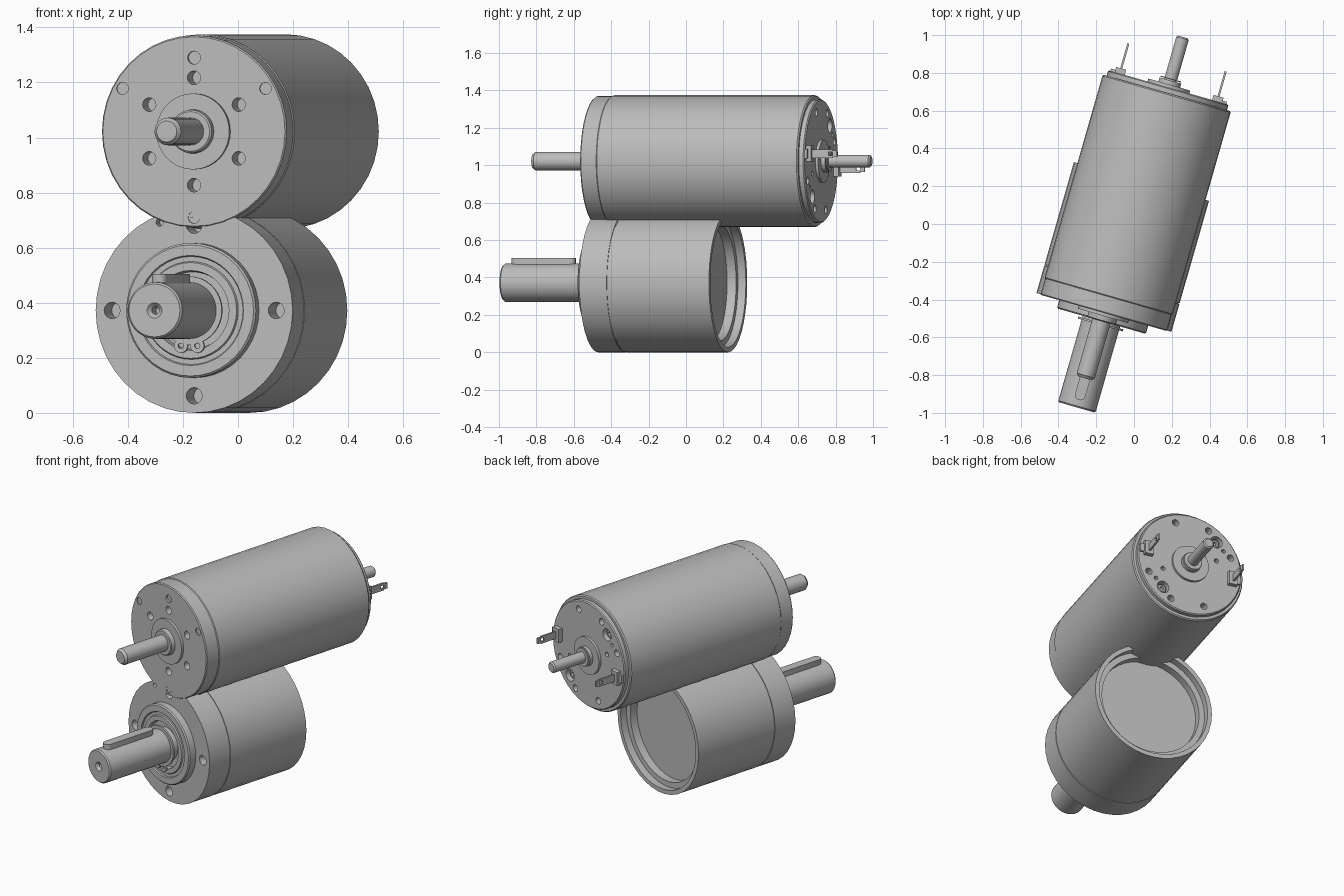
import bpy, bmesh
from math import pi, sin, cos, radians
from mathutils import Matrix, Vector

if "Cube" in bpy.data.objects:
    bpy.data.objects.remove(bpy.data.objects["Cube"], do_unlink=True)

MOTOR_Z, GEAR_Z = 1.022, 0.372
SEGMENTS = 40

metal = bpy.data.materials.new("grey metal")
metal.use_nodes = True
metal.diffuse_color = (0.5, 0.5, 0.5, 1)
metal.node_tree.nodes["Principled BSDF"].inputs["Base Color"].default_value = (0.5, 0.5, 0.5, 1)


def finish(name, bm, height):
    """Turn a bmesh built along local Y into an object on the angled axis."""
    bmesh.ops.recalc_face_normals(bm, faces=bm.faces)
    mesh = bpy.data.meshes.new(name)
    bm.to_mesh(mesh)
    bm.free()
    mesh.materials.append(metal)
    obj = bpy.data.objects.new(name, mesh)
    bpy.context.collection.objects.link(obj)
    obj.matrix_world = Matrix.Translation((-0.025, 0, height)) @ Matrix.Rotation(radians(-16), 4, 'Z')
    return obj


def activate(obj):
    bpy.ops.object.select_all(action='DESELECT')
    obj.select_set(True)
    bpy.context.view_layer.objects.active = obj


def smooth(obj):
    activate(obj)
    bpy.ops.object.shade_smooth_by_angle(angle=radians(30))
    return obj


def lathe(name, height, profile, steps=SEGMENTS, closed=False):
    """Spin (position, radius) points around local Y."""
    bm = bmesh.new()
    vs = [bm.verts.new((0, s, r)) for s, r in profile]
    pairs = list(zip(vs, vs[1:])) + ([(vs[-1], vs[0])] if closed else [])
    edges = [bm.edges.new(p) for p in pairs]
    bmesh.ops.spin(bm, geom=vs + edges, cent=(0, 0, 0), axis=(0, 1, 0),
                   angle=2 * pi, steps=steps)
    bmesh.ops.remove_doubles(bm, verts=bm.verts, dist=1e-5)
    return finish(name, bm, height)


def drill(obj, height, holes):
    """Cut round holes given as (u, w, radius, start, end)."""
    bm = bmesh.new()
    for u, w, r, s0, s1 in holes:
        place = Matrix.Translation((u, (s0 + s1) / 2, w)) @ Matrix.Rotation(pi / 2, 4, 'X')
        bmesh.ops.create_cone(bm, cap_ends=True, segments=16, radius1=r, radius2=r,
                              depth=abs(s1 - s0), matrix=place)
    cutter = finish("hole_cutter", bm, height)
    cutter.hide_render = True
    mod = obj.modifiers.new("holes", 'BOOLEAN')
    mod.operation, mod.solver, mod.object = 'DIFFERENCE', 'EXACT', cutter
    bpy.context.view_layer.update()
    activate(obj)
    bpy.ops.object.modifier_apply(modifier=mod.name)
    bpy.data.objects.remove(cutter, do_unlink=True)


def box(bm, centre, size):
    bmesh.ops.create_cube(bm, size=1, matrix=Matrix.Translation(centre) @ Matrix.Diagonal((*size, 1)))


def polar(r, degrees):
    return r * cos(radians(degrees)), r * sin(radians(degrees))


# Motor: front cap, can and rear plate in one turned body
FACE = -0.49
motor = lathe("motor_body", MOTOR_Z, [
    (FACE, 0), (FACE, 0.344), (FACE + 0.006, 0.349), (-0.40, 0.349), (-0.395, 0.353),
    (0.715, 0.353), (0.722, 0.347), (0.722, 0.331), (0.746, 0.331), (0.752, 0.325), (0.752, 0)])
holes = [(*polar(0.195, 30 + 60 * i), 0.025, FACE - 0.02, FACE + 0.07) for i in range(6)]
holes += [(*polar(0.312, 30 + 120 * i), 0.022, FACE - 0.02, FACE + 0.006) for i in range(3)]
holes.append((0, 0.268, 0.024, FACE - 0.02, FACE + 0.012))
rear = [(0.17, -0.19, 0.038), (0.12, -0.255, 0.021), (-0.09, -0.26, 0.021),
        (0.26, -0.105, 0.021), (0.17, -0.065, 0.014), (0.215, -0.14, 0.012)]
for side in (1, -1):
    holes += [(side * u, side * w, r, 0.70, 0.78) for u, w, r in rear]
drill(motor, MOTOR_Z, holes)
smooth(motor)

# Motor front boss, bushing and shafts
smooth(lathe("motor_front_boss", MOTOR_Z, [(-0.47, 0), (-0.47, 0.138), (-0.506, 0.138), (-0.506, 0.08),
                                           (-0.53, 0.078), (-0.535, 0.072), (-0.535, 0)]))
smooth(lathe("motor_front_shaft", MOTOR_Z, [(-0.48, 0), (-0.48, 0.05), (-0.835, 0.05),
                                            (-0.85, 0.038), (-0.85, 0)], 28))
smooth(lathe("motor_rear_boss", MOTOR_Z, [(0.74, 0), (0.74, 0.115), (0.768, 0.115), (0.768, 0.06),
                                          (0.79, 0.06), (0.79, 0)]))
smooth(lathe("motor_rear_washer", MOTOR_Z, [(0.795, 0), (0.795, 0.056), (0.801, 0.056), (0.801, 0)], 24))
smooth(lathe("motor_rear_shaft", MOTOR_Z, [(0.74, 0), (0.74, 0.034), (1.022, 0.034),
                                           (1.03, 0.026), (1.03, 0)], 24))

# Rear screws and electrical terminals, in pairs opposite each other
for side, label in ((1, "left"), (-1, "right")):
    screw = lathe(label + "_screw", MOTOR_Z, [(0.69, 0), (0.69, 0.029), (0.728, 0.029),
                                              (0.734, 0.022), (0.734, 0.012), (0.72, 0.01), (0.72, 0)], 20)
    screw.data.transform(Matrix.Translation((side * 0.17, 0, -side * 0.19)))
    smooth(screw)

    bm = bmesh.new()
    u, w = side * 0.268, side * 0.04
    box(bm, (u, 0.765, w), (0.055, 0.03, 0.085))
    box(bm, (side * 0.29, 0.757, w), (0.06, 0.014, 0.05))
    finish(label + "_terminal_base", bm, MOTOR_Z)

    bm = bmesh.new()
    place = Matrix.Translation((u, 0.885, w)) @ Matrix.Rotation(pi / 2, 4, 'Y')
    # blade frame around the eyelet
    box(bm, (u, 0.82, w), (0.011, 0.1, 0.046))
    box(bm, (u, 0.905, w), (0.011, 0.024, 0.036))
    for edge in (1, -1):
        box(bm, (u, 0.881, w + edge * 0.0165), (0.011, 0.024, 0.013))
    finish(label + "_terminal_blade", bm, MOTOR_Z)

# Gearbox housing, open at the rear, with a bearing seat in front
flange = -0.487
gearbox = lathe("gearbox_housing", GEAR_Z, [
    (0.14, 0), (0.14, 0.31), (0.19, 0.31), (0.19, 0.345), (0.234, 0.345), (0.234, 0.372),
    (-0.329, 0.372), (-0.329, 0.367), (-0.335, 0.367), (-0.335, 0.372), (flange, 0.372),
    (flange, 0.245), (-0.528, 0.245), (-0.535, 0.238), (-0.535, 0.2), (-0.527, 0.196),
    (-0.527, 0.178), (-0.535, 0.174), (-0.535, 0.145), (-0.505, 0.14), (-0.505, 0)])
holes = [(*polar(0.31, 90 * i), 0.03, flange - 0.02, flange + 0.1) for i in range(4)]
holes.append((-0.13, 0.32, 0.014, flange - 0.02, flange + 0.05))
drill(gearbox, GEAR_Z, holes)
smooth(gearbox)

# Output shaft with a centre hole
shaft = lathe("output_shaft", GEAR_Z, [
    (-0.49, 0), (-0.49, 0.103), (-1.002, 0.103), (-1.01, 0.096), (-1.01, 0.028),
    (-0.995, 0.014), (-0.94, 0.014), (-0.93, 0)], 36)
smooth(shaft)

# Shaft key with rounded ends
bm = bmesh.new()
outline = []
for end, start in ((-0.642, 0), (-0.942, 180)):
    for i in range(9):
        x, y = polar(0.028, start + 22.5 * i)
        outline.append(bm.verts.new((x, end + y, 0.08)))
face = bm.faces.new(outline)
top = bmesh.ops.extrude_face_region(bm, geom=[face])["geom"]
bmesh.ops.translate(bm, verts=[v for v in top if isinstance(v, bmesh.types.BMVert)],
                    vec=Vector((0, 0, 0.053)))
smooth(finish("shaft_key", bm, GEAR_Z))

# Retaining ring and its two lugs
smooth(lathe("retaining_ring", GEAR_Z, [(-0.545, 0.1), (-0.545, 0.124), (-0.556, 0.124), (-0.556, 0.1)],
             36, closed=True))
for side, label in ((1, "left"), (-1, "right")):
    lug = lathe(label + "_ring_lug", GEAR_Z, [(-0.545, 0.01), (-0.545, 0.026), (-0.556, 0.026),
                                              (-0.556, 0.01)], 16, closed=True)
    lug.data.transform(Matrix.Translation((side * 0.031, 0, -0.128)))
    smooth(lug)
